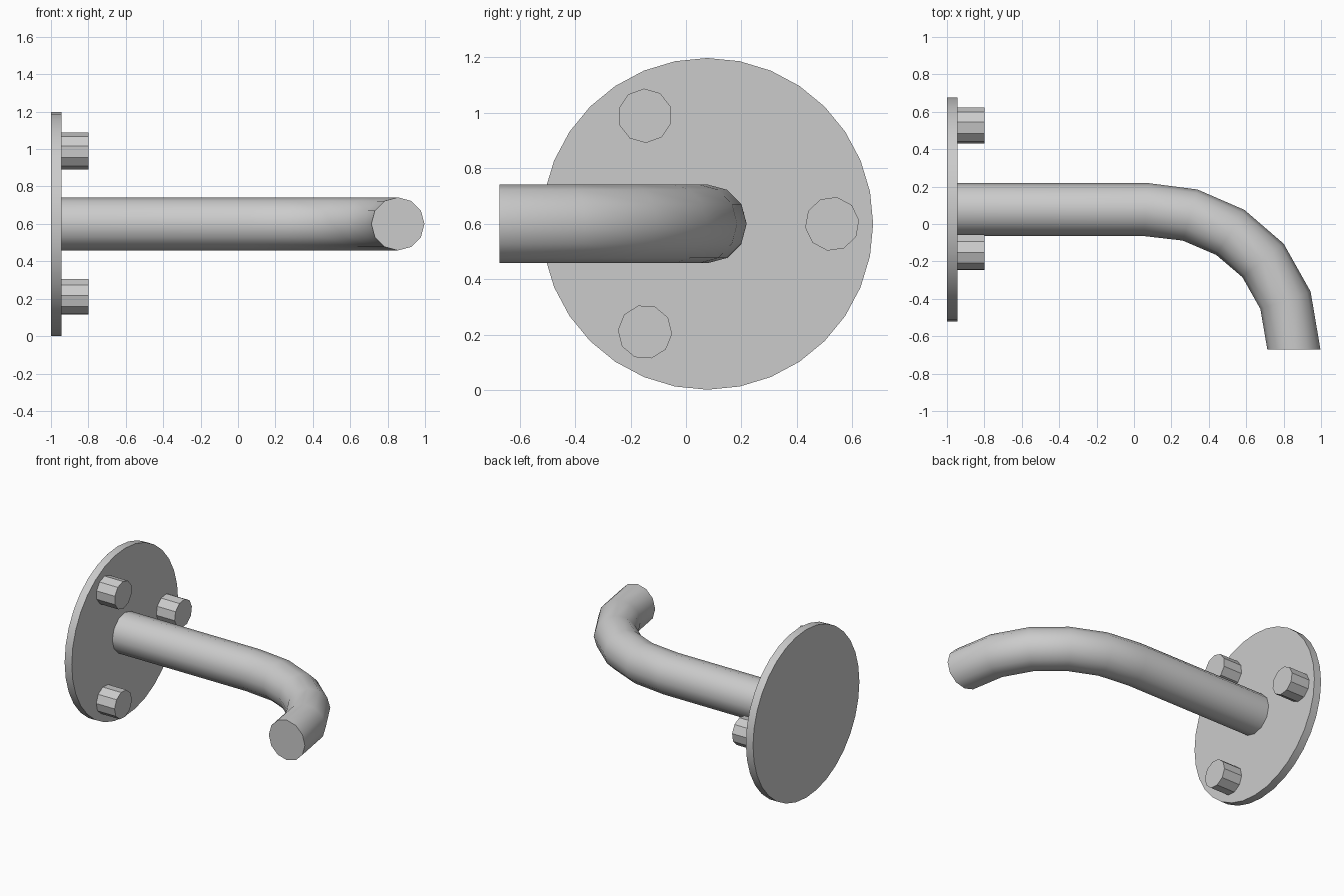
import bpy, bmesh
from math import sin, cos, pi, radians

if "Cube" in bpy.data.objects:
    bpy.data.objects.remove(bpy.data.objects["Cube"])

CY, CZ = 0.077, 0.6  # mounting axis


def finish(name, rings):
    """Skin a list of vertex rings, cap both ends and shade smooth by angle."""
    bm = bmesh.new()
    loops = [[bm.verts.new(p) for p in ring] for ring in rings]
    n = len(loops[0])
    for a, b in zip(loops, loops[1:]):
        for i in range(n):
            j = (i + 1) % n
            bm.faces.new((a[i], a[j], b[j], b[i]))
    bm.faces.new(loops[0])
    bm.faces.new(loops[-1])
    bmesh.ops.recalc_face_normals(bm, faces=bm.faces)
    me = bpy.data.meshes.new(name)
    bm.to_mesh(me)
    bm.free()
    ob = bpy.data.objects.new(name, me)
    bpy.context.collection.objects.link(ob)
    bpy.ops.object.select_all(action='DESELECT')
    ob.select_set(True)
    bpy.context.view_layer.objects.active = ob
    bpy.ops.object.shade_smooth_by_angle(angle=radians(35))
    return ob


def ring(x, y, z, r, n, turn=0.0, phase=0.0):
    """Circle whose normal is +x, swung by turn degrees towards -y."""
    t, pts = radians(turn), []
    for i in range(n):
        a = radians(phase) + 2 * pi * i / n
        u = r * cos(a)
        pts.append((x + u * sin(t), y + u * cos(t), z + r * sin(a)))
    return pts


# Round wall plate
finish("wall_plate", [ring(x, CY, CZ, 0.598, 32) for x in (-1.0, -0.944)])

# Three bolt heads around the plate
for k in range(3):
    a = 2 * pi * k / 3
    y, z = CY + 0.45 * cos(a), CZ + 0.45 * sin(a)
    finish(f"bolt_{k + 1}",
           [ring(x, y, z, 0.098, 10, phase=8 + 120 * k) for x in (-0.95, -0.8)])

# Bent pipe arm: x, y and swing of each cross-section
path = [(-0.95, 0.077, 0), (0.065, 0.077, 5), (0.30, 0.048, 16), (0.515, -0.045, 32),
        (0.69, -0.195, 51), (0.81, -0.408, 71), (0.855, -0.672, 90)]
finish("bent_pipe", [ring(x, y, CZ, 0.142, 12, turn=t) for x, y, t in path])
